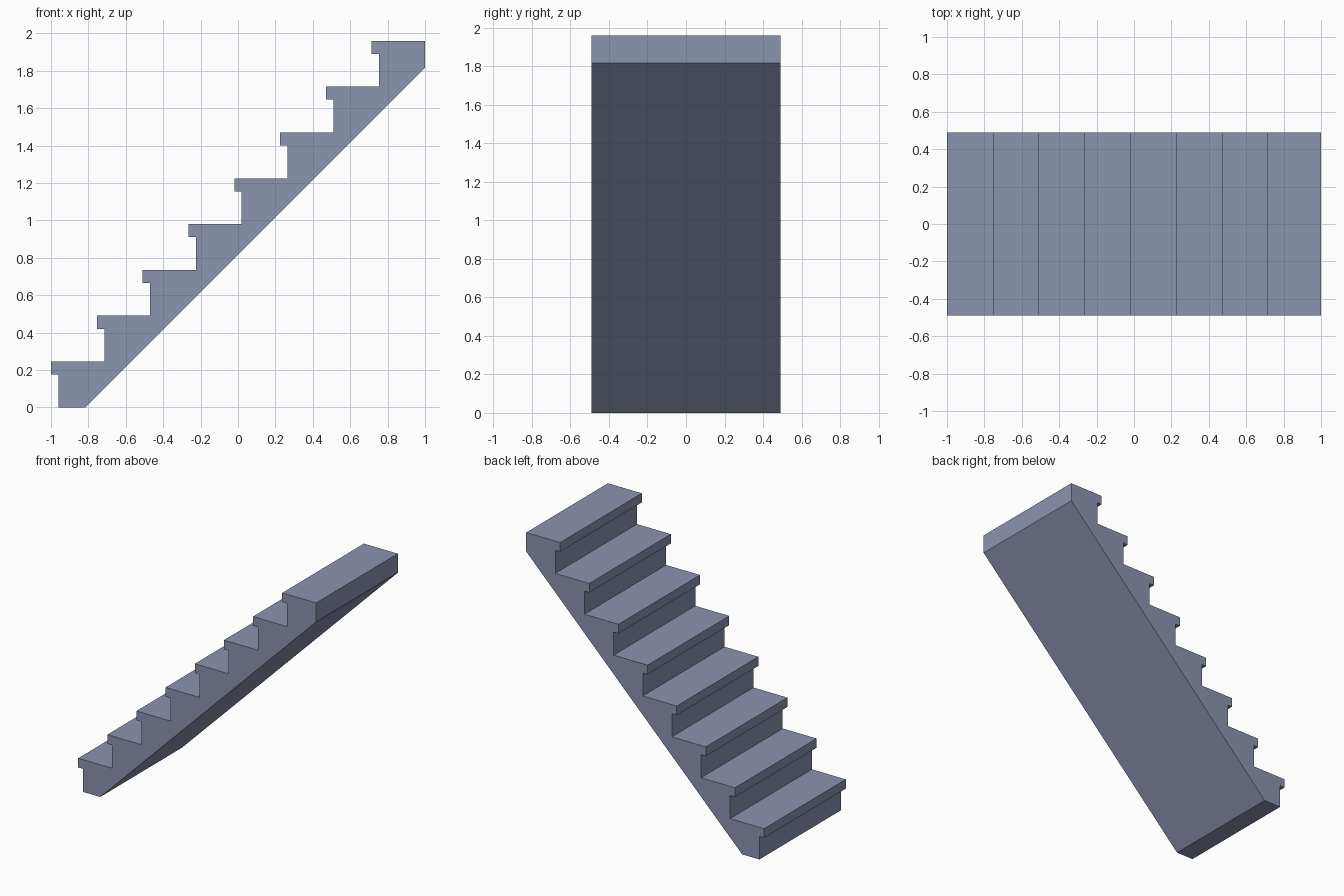
import bpy, bmesh

if "Cube" in bpy.data.objects:
    bpy.data.objects.remove(bpy.data.objects["Cube"])

STEPS = 8
PITCH = 0.245         # rise and run of each step
NOSE, LIP = 0.04, 0.07  # nosing overhang and thickness
HALF_WIDTH = 0.49

# Side profile (x, z): risers, nosings and treads, then the sloping underside
profile = []
for i in range(STEPS):
    x, z = -1 + i * PITCH, i * PITCH
    top = z + PITCH
    profile += [(x + NOSE, z), (x + NOSE, top - LIP), (x, top - LIP), (x, top)]
profile += [(1, STEPS * PITCH), (1, 1.815), (-0.815, 0)]

# Extrude the profile across the width
bm = bmesh.new()
side = bm.faces.new([bm.verts.new((x, -HALF_WIDTH, z)) for x, z in profile])
ext = bmesh.ops.extrude_face_region(bm, geom=[side], use_keep_orig=True)
moved = [g for g in ext["geom"] if isinstance(g, bmesh.types.BMVert)]
bmesh.ops.translate(bm, verts=moved, vec=(0, 2 * HALF_WIDTH, 0))
bmesh.ops.recalc_face_normals(bm, faces=bm.faces)

mesh = bpy.data.meshes.new("staircase")
bm.to_mesh(mesh)
bm.free()
stairs = bpy.data.objects.new("staircase", mesh)
bpy.context.collection.objects.link(stairs)

# Single blue grey colour
mat = bpy.data.materials.new("blue_grey")
mat.diffuse_color = (0.262, 0.292, 0.429, 1)
mat.use_nodes = True
mat.node_tree.nodes["Principled BSDF"].inputs["Base Color"].default_value = mat.diffuse_color
mesh.materials.append(mat)
